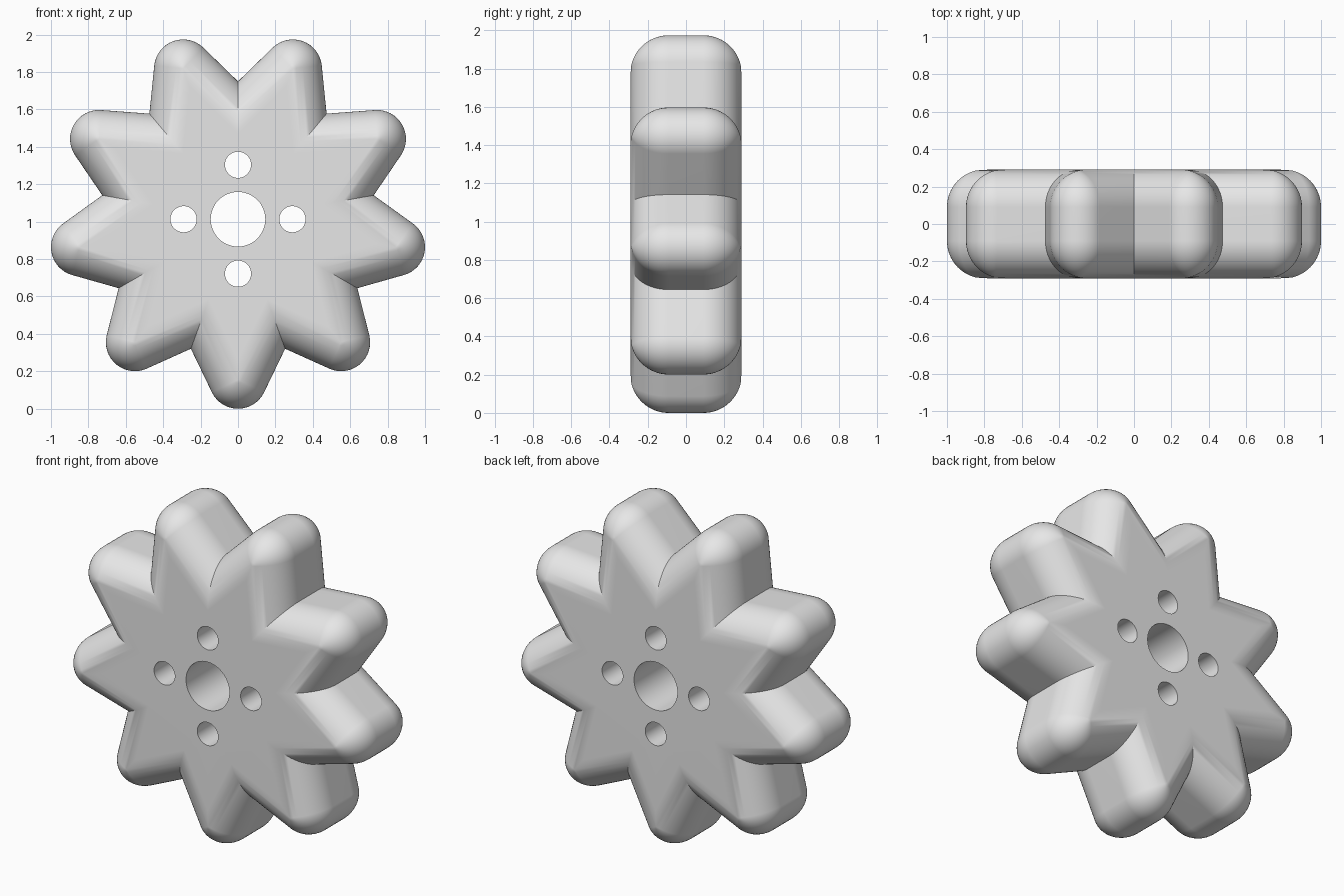
import bpy, bmesh
from math import sin, cos, pi, radians, acos, asin, atan2, hypot

cube = bpy.data.objects.get("Cube")
if cube:
    bpy.data.objects.remove(cube, do_unlink=True)

TEETH = 9
STEP = 2 * pi / TEETH
TIP_CENTRE, TIP_R = 0.858, 0.155      # rounded tooth ends
VALLEY_R = 0.737                      # notch between teeth
HALF_DEPTH, FILLET = 0.291, 0.2
CENTRE_Z = TIP_CENTRE + TIP_R
ARC = 16

# Half angle of the tooth flanks: tangent from the notch to the tip circle
vx = VALLEY_R * cos(STEP / 2) - TIP_CENTRE
vy = VALLEY_R * sin(STEP / 2)
NORMAL = atan2(vy, vx) - acos(TIP_R / hypot(vx, vy))
FLANK = pi / 2 - NORMAL


def outline(inset):
    """Star outline shrunk evenly by inset, as (x, z) points."""
    points = []
    reach = min(TIP_CENTRE, TIP_CENTRE - (inset - TIP_R) / sin(FLANK))
    radius = max(0.0, TIP_R - inset)
    notch = VALLEY_R - inset / sin(FLANK + STEP / 2)
    for t in range(TEETH):
        a = -pi / 2 + t * STEP
        for i in range(ARC + 1):
            n = a + NORMAL * (2 * i / ARC - 1)
            points.append((reach * cos(a) + radius * cos(n),
                           reach * sin(a) + radius * sin(n)))
        b = a + STEP / 2
        points.append((notch * cos(b), notch * sin(b)))
    return points


def add_ring(bm, points, y):
    return [bm.verts.new((x, y, z + CENTRE_Z)) for x, z in points]


def join(bm, r1, r2):
    for i in range(len(r1)):
        j = (i + 1) % len(r1)
        bm.faces.new((r1[i], r1[j], r2[j], r2[i]))


bm = bmesh.new()

# Rounded rim: rings of the outline following a quarter-circle fillet
ridge = acos(1 - TIP_R / FILLET)
angles = [ridge * i / 14 for i in range(15)]
angles += [ridge + (pi / 2 - ridge) * i / 4 for i in range(1, 5)]
levels = [(HALF_DEPTH - FILLET + FILLET * sin(p), FILLET * (1 - cos(p))) for p in angles]
levels = [(-y, d) for y, d in reversed(levels)] + levels
rings = [add_ring(bm, outline(d), y) for y, d in levels]
for r1, r2 in zip(rings, rings[1:]):
    join(bm, r1, r2)

# Axle hole and four bolt holes
holes = [(0, 0, 0.146)]
holes += [(0.291 * cos(k * pi / 2), 0.291 * sin(k * pi / 2), 0.07) for k in range(4)]
for hx, hz, r in holes:
    circle = [(hx + r * cos(2 * pi * i / 48), hz + r * sin(2 * pi * i / 48)) for i in range(48)]
    join(bm, add_ring(bm, circle, -HALF_DEPTH), add_ring(bm, circle, HALF_DEPTH))

# Flat front and back faces around the holes
bmesh.ops.remove_doubles(bm, verts=bm.verts, dist=0.00005)
for side in (-1, 1):
    edges = [e for e in bm.edges if e.is_boundary
             and all(v.co.y * side > HALF_DEPTH - 0.001 for v in e.verts)]
    bmesh.ops.triangle_fill(bm, use_beauty=True, edges=edges, normal=(0, side, 0))
bmesh.ops.recalc_face_normals(bm, faces=bm.faces)

mesh = bpy.data.meshes.new("toothed_wheel")
bm.to_mesh(mesh)
bm.free()
wheel = bpy.data.objects.new("toothed_wheel", mesh)
bpy.context.collection.objects.link(wheel)

# Plain grey finish
grey = bpy.data.materials.new("plain_grey")
grey.use_nodes = True
colour = (0.8, 0.8, 0.8, 1)
grey.diffuse_color = colour
grey.node_tree.nodes["Principled BSDF"].inputs["Base Color"].default_value = colour
mesh.materials.append(grey)

# Smooth curves, sharp notches and hole rims
bpy.ops.object.select_all(action='DESELECT')
wheel.select_set(True)
bpy.context.view_layer.objects.active = wheel
bpy.ops.object.shade_smooth_by_angle(angle=radians(30))
weighted = wheel.modifiers.new("even_shading", 'WEIGHTED_NORMAL')
weighted.keep_sharp = True
